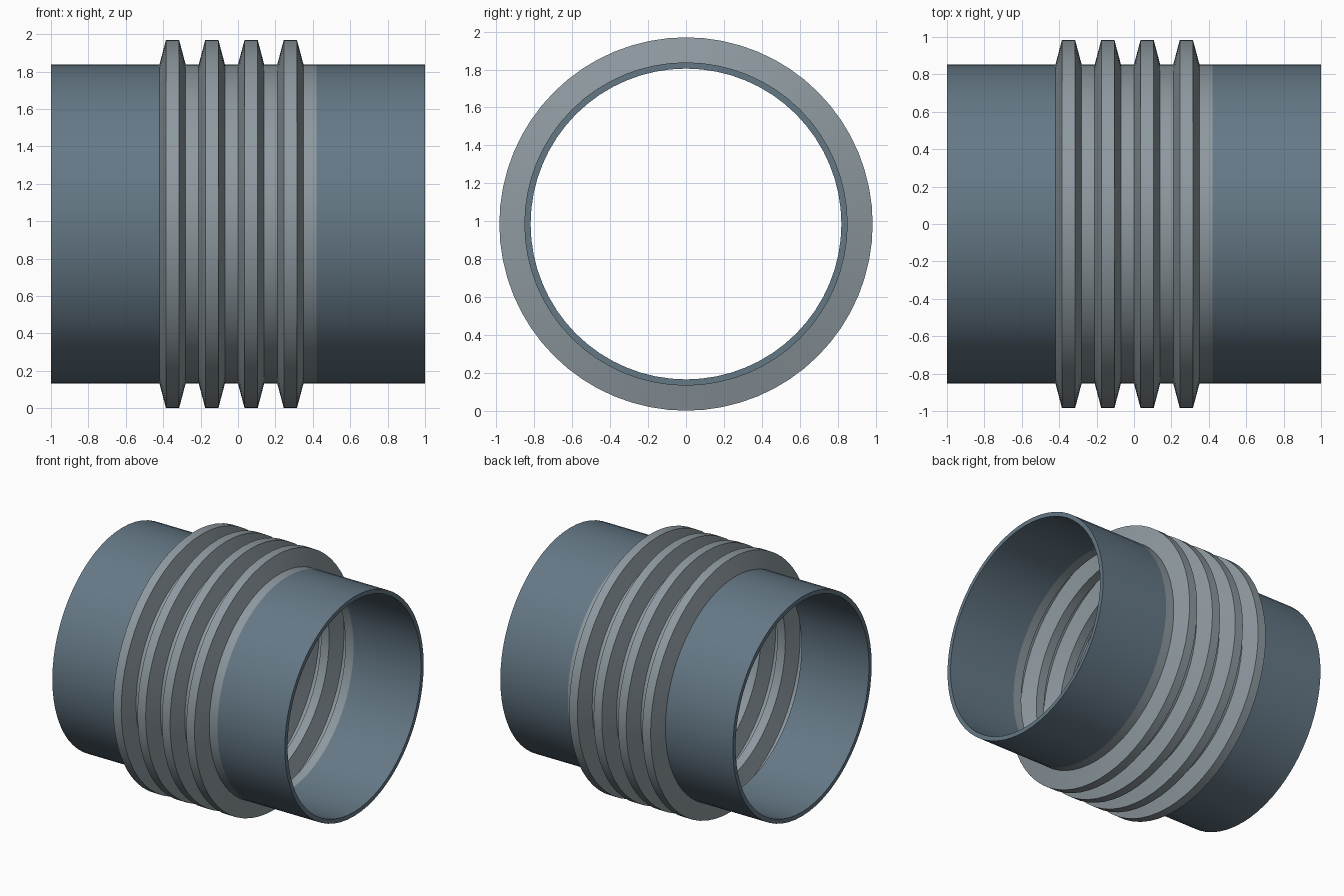
import bpy, bmesh, math

if "Cube" in bpy.data.objects:
    bpy.data.objects.remove(bpy.data.objects["Cube"])

SEGMENTS = 64
CENTRE_Z = 0.985
R_OUT, R_IN, R_CREST = 0.853, 0.82, 0.985
WALL = R_OUT - R_IN


def material(name, colour):
    mat = bpy.data.materials.new(name)
    mat.diffuse_color = (*colour, 1)
    mat.use_nodes = True
    mat.node_tree.nodes["Principled BSDF"].inputs["Base Color"].default_value = mat.diffuse_color
    return mat


def revolve(name, profile, mat):
    """Spin a closed (x, radius) profile around the pipe axis."""
    bm = bmesh.new()
    rings = []
    for i in range(SEGMENTS):
        a = 2 * math.pi * i / SEGMENTS
        rings.append([bm.verts.new((x, r * math.sin(a), r * math.cos(a))) for x, r in profile])
    n = len(profile)
    for i in range(SEGMENTS):
        a, b = rings[i], rings[(i + 1) % SEGMENTS]
        for j in range(n):
            k = (j + 1) % n
            bm.faces.new((a[j], a[k], b[k], b[j]))
    bmesh.ops.recalc_face_normals(bm, faces=bm.faces)
    mesh = bpy.data.meshes.new(name)
    bm.to_mesh(mesh)
    bm.free()
    obj = bpy.data.objects.new(name, mesh)
    obj.location.z = CENTRE_Z
    mesh.materials.append(mat)
    bpy.context.collection.objects.link(obj)
    bpy.ops.object.select_all(action='DESELECT')
    obj.select_set(True)
    bpy.context.view_layer.objects.active = obj
    bpy.ops.object.shade_smooth_by_angle(angle=math.radians(12))
    return obj


pipe_mat = material("pipe_steel", (0.13, 0.19, 0.24))
bellows_mat = material("bellows_steel", (0.27, 0.32, 0.35))

# Two plain pipe ends
for name, x0, x1 in (("left_pipe", -1.0, -0.42), ("right_pipe", 0.42, 1.0)):
    revolve(name, [(x0, R_OUT), (x1, R_OUT), (x1, R_IN), (x0, R_IN)], pipe_mat)

# Corrugated bellows: four ridges, each followed by a flat valley
outer = []
for i in range(4):
    x = -0.42 + 0.21 * i
    outer += [(x, R_OUT), (x + 0.035, R_CREST), (x + 0.105, R_CREST), (x + 0.14, R_OUT)]
outer.append((0.42, R_OUT))
inner = [(x, r - WALL) for x, r in reversed(outer)]
revolve("bellows", outer + inner, bellows_mat)
